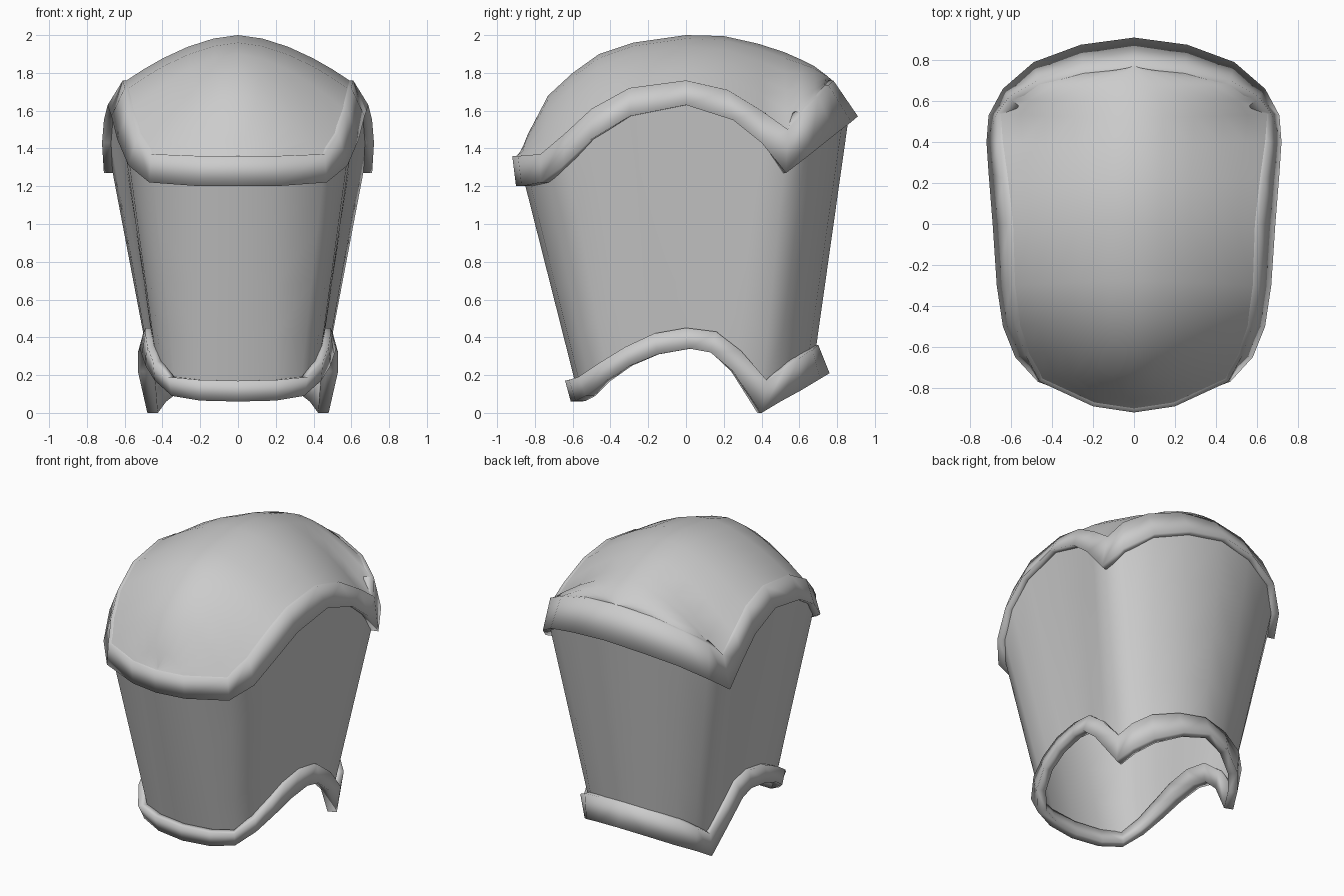
import bpy, bmesh
from mathutils import Vector

if "Cube" in bpy.data.objects:
    bpy.data.objects.remove(bpy.data.objects["Cube"])

# Half outlines, front centre to back centre: outer x low, x high, then (y, z) low edge, (y, z) high edge
TOP = [(0, 0, -.90, 1.20, -.92, 1.36), (.20, .20, -.87, 1.20, -.89, 1.36),
       (.47, .46, -.77, 1.22, -.77, 1.37), (.58, .53, -.65, 1.31, -.64, 1.48),
       (.64, .575, -.50, 1.45, -.50, 1.61), (.67, .60, -.30, 1.57, -.30, 1.72),
       (.69, .61, 0, 1.63, 0, 1.76), (.71, .635, .25, 1.55, .22, 1.71),
       (.72, .66, .40, 1.43, .40, 1.60), (.71, .67, .53, 1.27, .54, 1.50),
       (.64, .61, .66, 1.37, .62, 1.59), (.49, .47, .79, 1.475, .70, 1.67),
       (.26, .25, .875, 1.54, .755, 1.735), (0, 0, .91, 1.57, .78, 1.76)]
BOTTOM = [(0, 0, -.61, .06, -.64, .17), (.20, .21, -.585, .065, -.62, .175),
          (.35, .37, -.53, .09, -.57, .19), (.44, .45, -.43, .17, -.45, .27),
          (.49, .48, -.30, .25, -.32, .35), (.51, .49, -.15, .31, -.17, .42),
          (.52, .49, .02, .34, 0, .45), (.53, .50, .13, .32, .16, .43),
          (.53, .51, .25, .22, .29, .33), (.48, .49, .40, 0, .43, .17),
          (.43, .45, .50, .06, .52, .23), (.34, .36, .61, .12, .60, .29),
          (.18, .19, .71, .18, .67, .335), (0, 0, .76, .21, .70, .36)]
# Ridge of the dome on x = 0, one (y, z) per outline point
RIDGE = [(-.88, 1.36), (-.84, 1.47), (-.73, 1.68), (-.60, 1.80), (-.46, 1.90),
         (-.28, 1.96), (0, 2.0), (.20, 1.995), (.38, 1.955), (.52, 1.91),
         (.61, 1.87), (.68, 1.835), (.74, 1.79), (.775, 1.76)]


def edges(rows):
    low = [Vector((r[0], r[2], r[3])) for r in rows]
    high = [Vector((r[1], r[4], r[5])) for r in rows]
    return low, high


def inset(pts, d):
    """Move an outline towards the vertical axis, keeping the ends on x = 0."""
    out = []
    for i, p in enumerate(pts):
        a, b = pts[max(i - 1, 0)], pts[min(i + 1, len(pts) - 1)]
        n = Vector((a.y - b.y, b.x - a.x, 0)).normalized()
        if i in (0, len(pts) - 1):
            n = Vector((0, -1 if p.y > 0 else 1, 0))
        out.append(p + n * d)
    return out


def loft(name, rows, closed=False):
    """Skin a list of half outlines, mirror across x and shade smooth."""
    bm = bmesh.new()
    vs = [[bm.verts.new(p) for p in row] for row in rows]
    pairs = list(zip(vs, vs[1:])) + ([(vs[-1], vs[0])] if closed else [])
    for a, b in pairs:
        for i in range(len(a) - 1):
            bm.faces.new((a[i], a[i + 1], b[i + 1], b[i]))
    bmesh.ops.remove_doubles(bm, verts=bm.verts, dist=.0005)
    bmesh.ops.recalc_face_normals(bm, faces=bm.faces)
    for f in bm.faces:
        f.smooth = True
    me = bpy.data.meshes.new(name)
    bm.to_mesh(me)
    bm.free()
    ob = bpy.data.objects.new(name, me)
    bpy.context.collection.objects.link(ob)
    m = ob.modifiers.new("Mirror", 'MIRROR')
    m.use_clip = True
    return ob


t_low, t_high = edges(TOP)
b_low, b_high = edges(BOTTOM)

# Padded rims
for name, low, high, d in (("upper_rim", t_low, t_high, .07), ("lower_rim", b_low, b_high, .06)):
    loft(name, [low, high, inset(high, d), inset(low, d)], closed=True)

# Tapered wall between the rims
wall_top = [p + Vector((0, 0, .02)) for p in inset(t_low, .045)]
wall_bottom = inset([(a + b) / 2 for a, b in zip(b_low, b_high)], .05)
loft("wall", [wall_bottom.copy()] + [[a.lerp(b, k / 4) for a, b in zip(wall_bottom, wall_top)]
                                     for k in range(1, 5)])

# Domed cover: ribs from the upper rim to the ridge
dome_edge = inset(t_high, .02)
dome = []
for s in (1, .85, .67, .45, .22, 0):
    f = 1 - s ** 1.7
    dome.append([Vector((p.x * s, p.y + (r[0] - p.y) * f, p.z + (r[1] - p.z) * f))
                 for p, r in zip(dome_edge, RIDGE)])
loft("dome", dome)
